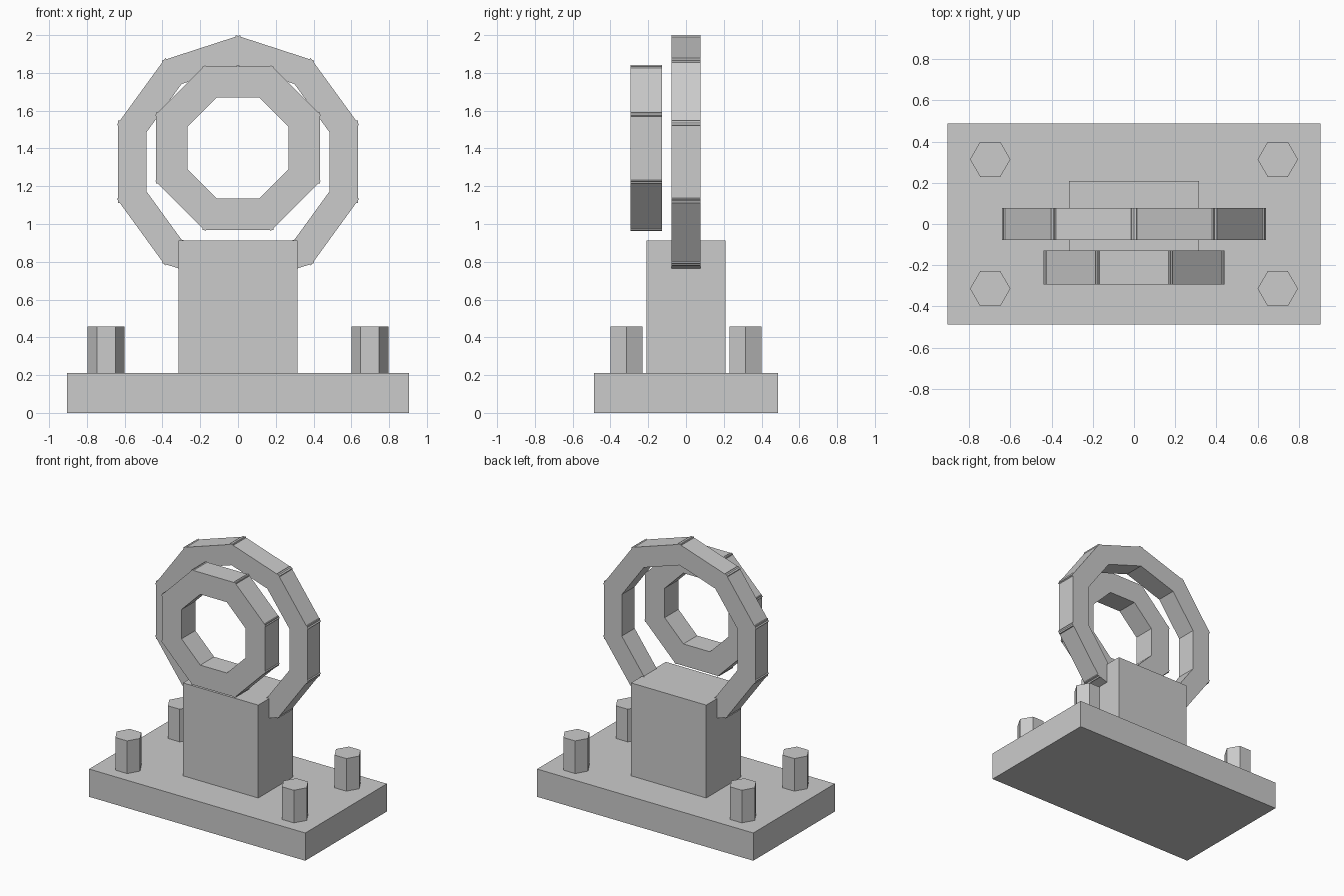
import bpy
import math
from mathutils import Matrix

default = bpy.data.objects.get("Cube")
if default:
    bpy.data.objects.remove(default, do_unlink=True)

grey = bpy.data.materials.new("plain_grey")
grey.use_nodes = True
grey.diffuse_color = (0.6, 0.6, 0.6, 1)
grey.node_tree.nodes["Principled BSDF"].inputs["Base Color"].default_value = (0.6, 0.6, 0.6, 1)


def box(name, size, matrix):
    """Flat-shaded box with its size baked into the mesh."""
    bpy.ops.mesh.primitive_cube_add(size=1)
    obj = bpy.context.object
    obj.name = name
    obj.data.transform(matrix @ Matrix.Diagonal((*size, 1)))
    obj.data.materials.append(grey)
    return obj


def ring(name, sides, outer, inner, depth, y, z, overlap, turn):
    """Upright ring of straight bars whose ends cross slightly at the corners."""
    length = 2 * (outer * math.tan(math.pi / sides) + overlap)
    bars = []
    for i in range(sides):
        angle = turn + i * math.tau / sides
        place = (Matrix.Translation((0, y, z)) @ Matrix.Rotation(angle, 4, 'Y')
                 @ Matrix.Translation((0, 0, (outer + inner) / 2)))
        bars.append(box(name, (length, depth, outer - inner), place))
    with bpy.context.temp_override(active_object=bars[0], object=bars[0],
                                   selected_objects=bars,
                                   selected_editable_objects=bars):
        bpy.ops.object.join()
    bars[0].name = name


# Base plate and central block
box("base_plate", (1.81, 0.976, 0.21), Matrix.Translation((0, 0, 0.105)))
box("support_block", (0.63, 0.416, 0.703), Matrix.Translation((0, 0, 0.5615)))

# Hexagonal posts near the four corners
for x_side, x_name in ((-1, "right"), (1, "left")):
    for y_side, y_name in ((-1, "front"), (1, "back")):
        bpy.ops.mesh.primitive_cylinder_add(
            vertices=6, radius=0.098, depth=0.247,
            location=(x_side * 0.698, y_side * 0.314, 0.3335),
            rotation=(0, 0, math.pi / 6))
        post = bpy.context.object
        post.name = f"{y_name}_{x_name}_hex_post"
        post.data.materials.append(grey)

# Large ten-sided ring sunk into the block, small eight-sided ring in front
ring("large_ring", 10, 0.634, 0.484, 0.154, 0, 1.329, 0.012, math.pi / 10)
ring("small_ring", 8, 0.433, 0.268, 0.165, -0.21, 1.402, 0.008, 0)
